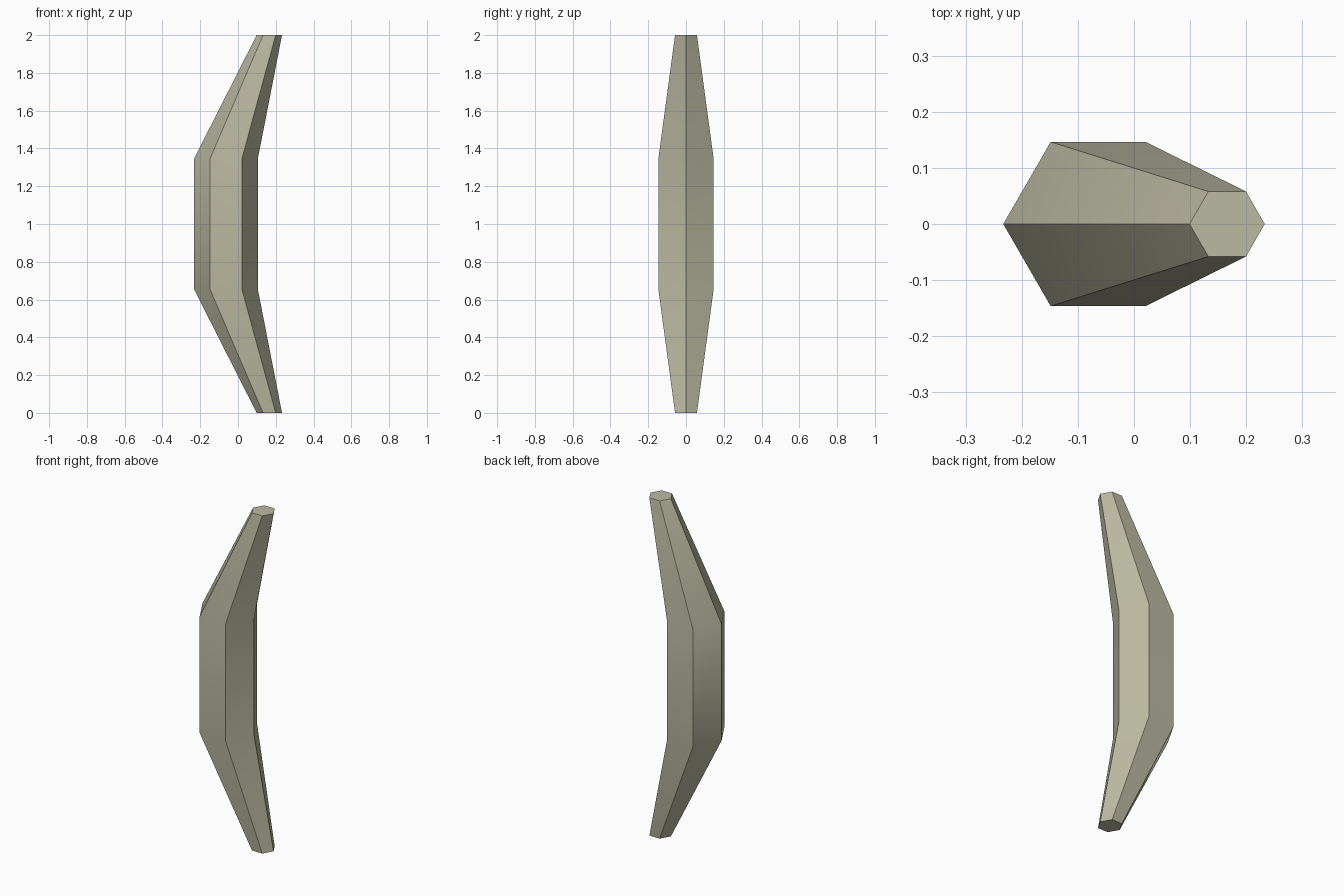
import bpy
import bmesh
from math import cos, sin, pi, radians

cube = bpy.data.objects.get("Cube")
if cube:
    bpy.data.objects.remove(cube, do_unlink=True)

# Pale bone colour
bone = bpy.data.materials.new("pale_bone")
bone.use_nodes = True
colour = (0.50, 0.49, 0.36, 1)
bone.diffuse_color = colour
shader = bone.node_tree.nodes["Principled BSDF"]
shader.inputs["Base Color"].default_value = colour
shader.inputs["Roughness"].default_value = 0.8

# Hexagonal sections along the bent shaft: centre x, radius, height
SIDES = 6
sections = [(0.166, 0.067, 0), (-0.064, 0.169, 0.655),
            (-0.064, 0.169, 1.345), (0.166, 0.067, 2)]

bm = bmesh.new()
rings = []
for cx, r, z in sections:
    rings.append([bm.verts.new((cx + r * cos(2 * pi * i / SIDES),
                                r * sin(2 * pi * i / SIDES), z))
                  for i in range(SIDES)])

# Side panels
for low, high in zip(rings, rings[1:]):
    for i in range(SIDES):
        j = (i + 1) % SIDES
        bm.faces.new((low[i], low[j], high[j], high[i]))

# End caps
bm.faces.new(rings[0][::-1])
bm.faces.new(rings[-1])

mesh = bpy.data.meshes.new("curved_shaft")
bm.to_mesh(mesh)
bm.free()
mesh.materials.append(bone)
shaft = bpy.data.objects.new("curved_shaft", mesh)
bpy.context.collection.objects.link(shaft)

# Smooth along the bends, sharp along the hexagon's edges
bpy.ops.object.select_all(action='DESELECT')
shaft.select_set(True)
bpy.context.view_layer.objects.active = shaft
bpy.ops.object.shade_smooth_by_angle(angle=radians(30))
